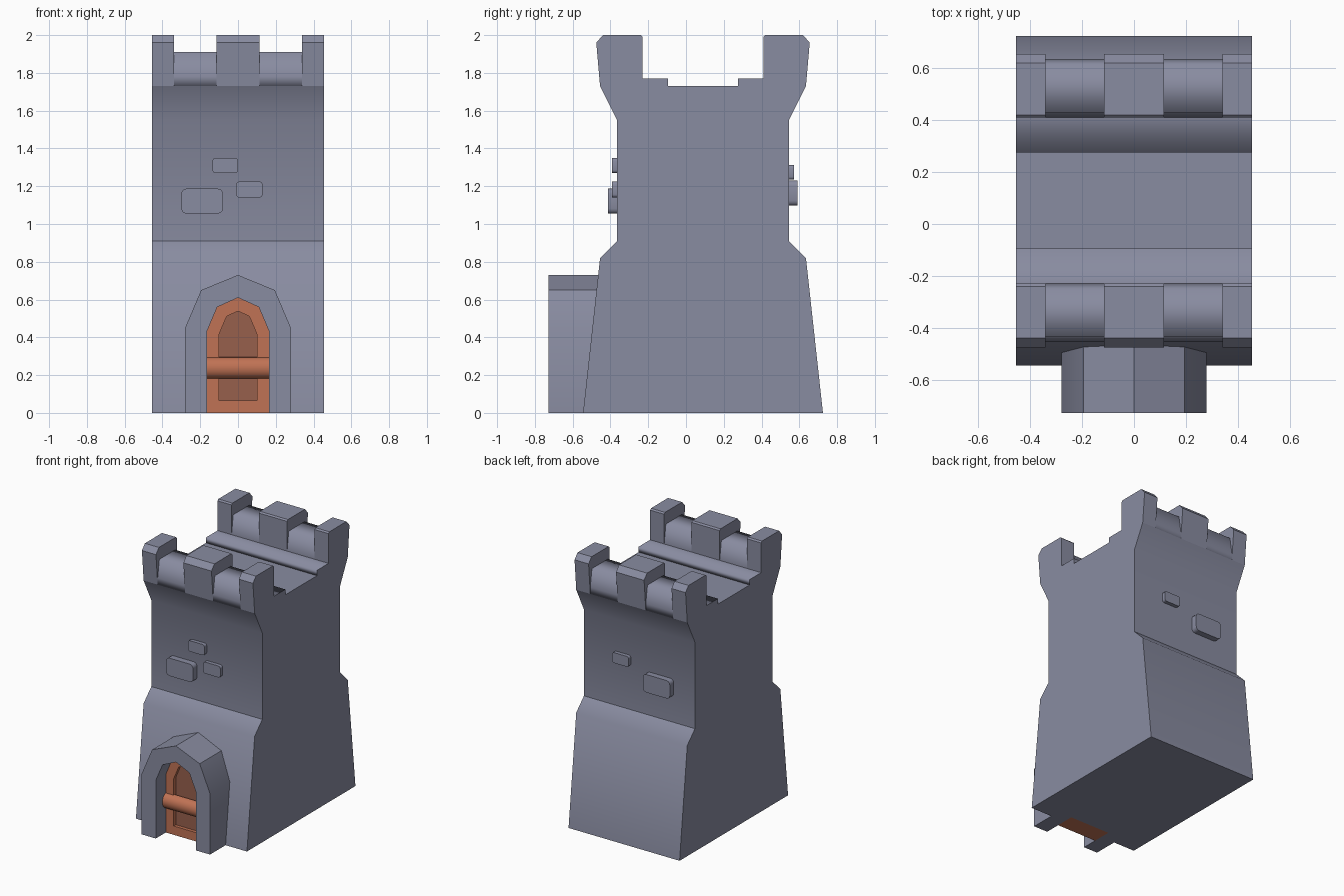
import bpy, bmesh, math

cube = bpy.data.objects.get("Cube")
if cube:
    bpy.data.objects.remove(cube, do_unlink=True)


def material(name, rgb):
    m = bpy.data.materials.new(name)
    m.use_nodes = True
    m.diffuse_color = (*rgb, 1)
    m.node_tree.nodes["Principled BSDF"].inputs["Base Color"].default_value = (*rgb, 1)
    return m


STONE = material("grey_blue_stone", (0.25, 0.262, 0.355))
WOOD = material("orange_wood", (0.53, 0.17, 0.09))
DARK_WOOD = material("dark_wood", (0.31, 0.115, 0.073))

MID_Y = 0.09      # middle of the tower, set back from the porch
HALF_X = 0.455


def prism(name, points, axis, start, end, mats, angle=40, inset=None):
    """Extrude a profile along x (points are y, z) or along y (points are x, z)."""
    def place(p, d):
        return (d, p[0], p[1]) if axis == "x" else (p[0], d, p[1])

    bm = bmesh.new()
    rings = [[bm.verts.new(place(p, d)) for p in points] for d in (start, end)]
    caps = [bm.faces.new(ring) for ring in rings]
    n = len(points)
    for i in range(n):
        j = (i + 1) % n
        side = bm.faces.new((rings[0][i], rings[0][j], rings[1][j], rings[1][i]))
        side.smooth = True
    bmesh.ops.recalc_face_normals(bm, faces=bm.faces)
    for e in bm.edges:
        e.smooth = e.calc_face_angle(0) < math.radians(angle)
    for cap in caps:
        for e in cap.edges:
            e.smooth = False
    # Sunken panel in the first cap
    if inset:
        bmesh.ops.inset_region(bm, faces=[caps[0]], thickness=inset[0],
                               use_even_offset=True)
        walls = bmesh.ops.extrude_face_region(bm, geom=[caps[0]])
        new = [g for g in walls["geom"] if isinstance(g, bmesh.types.BMVert)]
        bmesh.ops.translate(bm, verts=new, vec=(0, inset[1], 0))
        for f in walls["geom"]:
            if isinstance(f, bmesh.types.BMFace):
                f.material_index = 1
        if caps[0].is_valid:
            bmesh.ops.delete(bm, geom=[caps[0]], context="FACES_ONLY")
    mesh = bpy.data.meshes.new(name)
    bm.to_mesh(mesh)
    bm.free()
    for m in mats:
        mesh.materials.append(m)
    obj = bpy.data.objects.new(name, mesh)
    bpy.context.collection.objects.link(obj)
    return obj


def mirrored(half):
    """Complete a right-hand outline with its left side, skipping the centre point."""
    return half + [(-x, z) for x, z in reversed(half) if x]


# Tower body, flared at the foot and below the battlements
half_body = [(0.635, 0), (0.545, 0.82), (0.455, 0.91), (0.455, 1.55), (0.545, 1.73)]
prism("tower_body", [(MID_Y + y, z) for y, z in mirrored(half_body)],
      "x", -HALF_X, HALF_X, [STONE])

# Battlements on the front and back
merlon = [(0.32, 1.73), (0.545, 1.73), (0.565, 1.96), (0.53, 2.0), (0.33, 2.0), (0.32, 1.99)]
low_wall = [(0.32, 1.73), (0.545, 1.73), (0.545, 1.78), (0.525, 1.91), (0.34, 1.91), (0.32, 1.77)]
step = [(0.185, 1.73), (0.5, 1.73), (0.5, 1.77), (0.185, 1.77)]
for side, s in (("front", -1), ("back", 1)):
    def flip(profile):
        return [(MID_Y + s * y, z) for y, z in profile]
    for label, x0, x1 in (("right", -HALF_X, -0.34), ("middle", -0.115, 0.115),
                          ("left", 0.34, HALF_X)):
        prism(f"{side}_{label}_merlon", flip(merlon), "x", x0, x1, [STONE])
    prism(f"{side}_low_wall", flip(low_wall), "x", -0.4, 0.4, [STONE], angle=100)
    prism(f"{side}_roof_step", flip(step), "x", -HALF_X, HALF_X, [STONE], angle=100)

# Porch arch: outer outline followed by the opening
outer = mirrored([(0.28, 0), (0.28, 0.45), (0.195, 0.65), (0, 0.73)])
opening = mirrored([(0.165, 0), (0.165, 0.43), (0.11, 0.56), (0, 0.61)])
prism("porch_arch", outer + opening[::-1], "y", -0.727, -0.45, [STONE])

# Door with a sunken panel and a rounded crossbar
prism("door", opening, "y", -0.61, -0.47, [WOOD, DARK_WOOD], inset=(0.065, 0.025))
arc = [math.pi * i / 10 for i in range(11)]
prism("door_crossbar", [(-0.6 - 0.05 * math.sin(a), 0.238 + 0.057 * math.cos(a)) for a in arc],
      "x", -0.165, 0.165, [WOOD])


# Raised stones with rounded corners
def raised_stone(name, x0, x1, z0, z1, wall_y, face_y):
    r = 0.2 * (z1 - z0)
    points = []
    for k, (cx, cz) in enumerate(((x1 - r, z1 - r), (x0 + r, z1 - r),
                                  (x0 + r, z0 + r), (x1 - r, z0 + r))):
        for t in range(4):
            a = math.pi / 2 * (k + t / 3)
            points.append((cx + r * math.cos(a), cz + r * math.sin(a)))
    prism(name, points, "y", face_y, wall_y, [STONE])


raised_stone("front_upper_stone", -0.135, 0, 1.27, 1.35, -0.35, -0.393)
raised_stone("front_large_stone", -0.30, -0.08, 1.055, 1.187, -0.35, -0.412)
raised_stone("front_small_stone", -0.01, 0.13, 1.14, 1.225, -0.35, -0.393)
raised_stone("back_small_stone", 0.07, 0.205, 1.235, 1.312, 0.53, 0.573)
raised_stone("back_large_stone", -0.28, -0.06, 1.097, 1.23, 0.53, 0.59)
